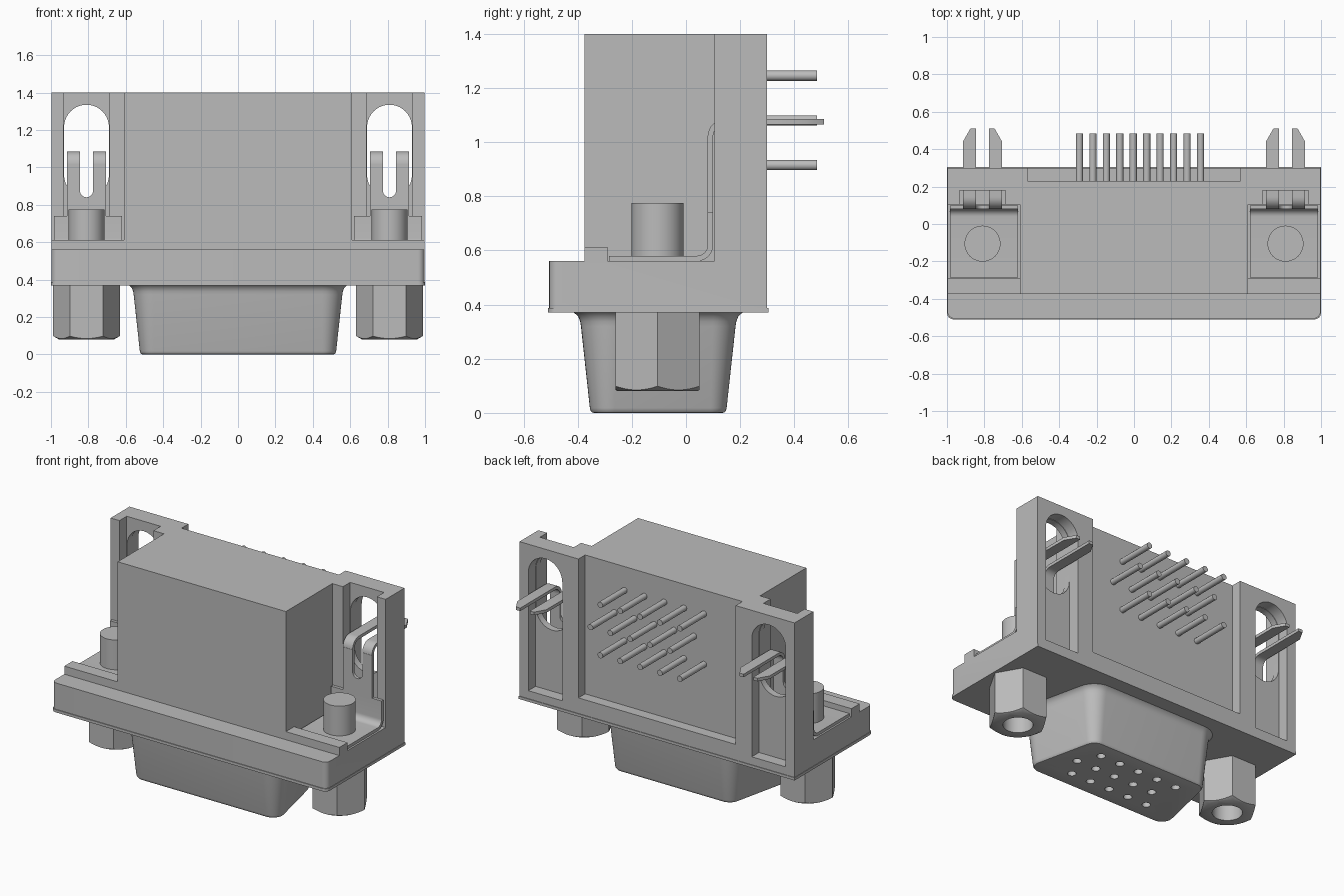
import bpy, bmesh, math
from math import pi, cos, sin

if "Cube" in bpy.data.objects:
    bpy.data.objects.remove(bpy.data.objects["Cube"])

grey = bpy.data.materials.new("connector_grey")
grey.diffuse_color = (0.5, 0.5, 0.5, 1)
grey.use_nodes = True
grey.node_tree.nodes["Principled BSDF"].inputs["Base Color"].default_value = grey.diffuse_color


def finish(name, bm, mirror=False):
    bmesh.ops.recalc_face_normals(bm, faces=bm.faces)
    me = bpy.data.meshes.new(name)
    bm.to_mesh(me)
    bm.free()
    ob = bpy.data.objects.new(name, me)
    bpy.context.collection.objects.link(ob)
    me.materials.append(grey)
    if mirror:
        m = ob.modifiers.new("mirror", 'MIRROR')
        m.use_mirror_merge = False
        apply(ob, m)
    return ob


def apply(ob, mod):
    bpy.context.view_layer.objects.active = ob
    bpy.ops.object.modifier_apply(modifier=mod.name)


def place(axis, p, q, d):
    return {'x': (d, p, q), 'y': (p, d, q), 'z': (p, q, d)}[axis]


def loft(bm, rings):
    loops = [[bm.verts.new(v) for v in r] for r in rings]
    n = len(loops[0])
    for a, b in zip(loops, loops[1:]):
        for i in range(n):
            bm.faces.new((a[i], a[(i + 1) % n], b[(i + 1) % n], b[i]))
    bm.faces.new(loops[0])
    bm.faces.new(loops[-1])


def extrude(name, pts, axis, a, b, mirror=False):
    bm = bmesh.new()
    loft(bm, [[place(axis, p, q, d) for p, q in pts] for d in (a, b)])
    return finish(name, bm, mirror)


def box(name, x, y, z, mirror=False):
    pts = [(x[0], y[0]), (x[1], y[0]), (x[1], y[1]), (x[0], y[1])]
    return extrude(name, pts, 'z', z[0], z[1], mirror)


def arc(cx, cy, r, a0, a1, n=12):
    return [(cx + r * cos(math.radians(a0 + (a1 - a0) * i / n)),
             cy + r * sin(math.radians(a0 + (a1 - a0) * i / n))) for i in range(n + 1)]


def rods(name, centres, axis, r, a, b, n=20, mirror=False):
    bm = bmesh.new()
    for p, q in centres:
        ring = [(p + r * cos(2 * pi * i / n), q + r * sin(2 * pi * i / n)) for i in range(n)]
        loft(bm, [[place(axis, u, v, d) for u, v in ring] for d in (a, b)])
    return finish(name, bm, mirror)


def strip(name, path, t, x0, x1):
    # sheet metal: thickened y-z path, extruded along x
    left, right = [], []
    for i, (y, z) in enumerate(path):
        p, q = path[max(i - 1, 0)], path[min(i + 1, len(path) - 1)]
        dy, dz = q[0] - p[0], q[1] - p[1]
        k = t / 2 / math.hypot(dy, dz)
        left.append((y - dz * k, z + dy * k))
        right.append((y + dz * k, z - dy * k))
    return extrude(name, left + right[::-1], 'x', x0, x1, True)


def boolean(ob, cutter, op='DIFFERENCE'):
    cutter.hide_render = True
    m = ob.modifiers.new("cut", 'BOOLEAN')
    m.operation, m.solver, m.object = op, 'EXACT', cutter
    apply(ob, m)
    bpy.data.objects.remove(cutter)


def footprint(w, y0, y1, r):
    return (arc(-w + r, y0 + r, r, 180, 270, 6) + arc(w - r, y0 + r, r, 270, 360, 6)
            + [(w, y1), (-w, y1)])


# plastic housing: one block with the pockets cut away
CX = 0.81
housing = extrude("housing", footprint(0.997, -0.505, 0.3, 0.035), 'z', 0.385, 1.4)
boolean(housing, box("cut_front", (-1.1, 1.1), (-0.7, -0.375), (0.56, 1.5)))
boolean(housing, box("cut_side", (0.61, 1.1), (-0.7, 0.105), (0.613, 1.5), True))
boolean(housing, box("cut_floor", (0.61, 1.1), (-0.29, 0.105), (0.56, 0.7), True))
boolean(housing, box("cut_back", (-0.57, 0.57), (0.23, 0.4), (0.49, 1.5)))
boolean(housing, box("cut_channel", (0.687, 0.933), (0.05, 0.18), (0.57, 1.5), True))
slot = arc(CX, 1.215, 0.12, 0, 180, 20) + arc(CX, 0.96, 0.12, 180, 360, 20)
boolean(housing, extrude("cut_slot", slot, 'y', 0.0, 0.4, True))
arch = arc(CX, 1.215, 0.123, 0, 180, 20) + [(CX - 0.123, 0.44), (CX + 0.123, 0.44)]
boolean(housing, extrude("cut_arch", arch, 'y', 0.225, 0.4, True))

# thin metal face plate under the flange
extrude("face_plate", footprint(1.0, -0.51, 0.304, 0.035), 'z', 0.37, 0.388)


# tapered D-shaped shell with flared root and rounded rim
def d_ring(off, z):
    r = 0.11 + off
    half = arc(0.45, -0.28, r, -90, 12.7, 10) + arc(0.37, 0.075, r, 12.7, 90, 10)
    return [(x, y, z) for x, y in half] + [(-x, y, z) for x, y in half[::-1]]


bm = bmesh.new()
loft(bm, [d_ring(o, z) for o, z in ((0.03, 0.375), (0.02, 0.367), (0.008, 0.356), (0.001, 0.338),
                                    (-0.002, 0.32), (-0.035, 0.018), (-0.038, 0.008),
                                    (-0.043, 0.002), (-0.05, 0.0))])
shell = finish("d_shell", bm)

# contact holes and rear pins share the staggered three-row layout
def grid(rows):
    return [(-0.292 + 0.144 * i + 0.072 * (j == 1), v) for j, v in enumerate(rows) for i in range(5)]


boolean(shell, rods("cut_contacts", grid((-0.235, -0.1, 0.035)), 'z', 0.026, -0.1, 0.12))
rods("contact_pins", grid((0.915, 1.08, 1.245)), 'y', 0.019, 0.2, 0.483)

# hex standoffs with chamfered ends and threaded bore
nut = rods("hex_standoff", [(CX, -0.105)], 'z', 0.179, 0.08, 0.375, 6, True)
bm = bmesh.new()
loft(bm, [[(CX + r * cos(2 * pi * i / 48), -0.105 + r * sin(2 * pi * i / 48), z) for i in range(48)]
          for r, z in ((0.145, 0.079), (0.67, 0.38))])
boolean(nut, finish("chamfer_cone", bm, True), 'INTERSECT')
boolean(nut, rods("cut_bore", [(CX, -0.105)], 'z', 0.09, 0.0, 0.3, 32, True))

# screw posts on top of the flange
rods("screw_post", [(CX, -0.105)], 'z', 0.096, 0.55, 0.775, 40, True)

# board-lock clips: bent bracket, forked upright and two barbed prongs
strip("clip_bracket", [(-0.285, 0.57)] + arc(0.04, 0.62, 0.05, -90, 0, 8) + [(0.09, 0.74)],
      0.02, 0.62, 0.985)
fork = ([(CX - 0.105, 0.73), (CX + 0.105, 0.73), (CX + 0.105, 1.02), (CX + 0.035, 1.02)]
        + arc(CX, 0.875, 0.035, 0, -180, 10) + [(CX - 0.035, 1.02), (CX - 0.105, 1.02)])
extrude("clip_fork", fork, 'y', 0.08, 0.1, True)
bend = arc(0.145, 1.02, 0.055, 180, 90, 8) + [(0.32, 1.075)]
for side, label in ((1, "outer"), (-1, "inner")):
    a, b = CX + side * 0.035, CX + side * 0.105
    strip("clip_bend_" + label, bend, 0.02, min(a, b), max(a, b))
    tip = [(a, 0.32), (b, 0.32), (b, 0.44), (a + side * 0.03, 0.51), (a, 0.51)]
    extrude("clip_prong_" + label, tip, 'z', 1.065, 1.085, True)

# smooth the round parts, keep edges crisp
bpy.ops.object.select_all(action='SELECT')
bpy.ops.object.shade_smooth_by_angle(angle=math.radians(30))
